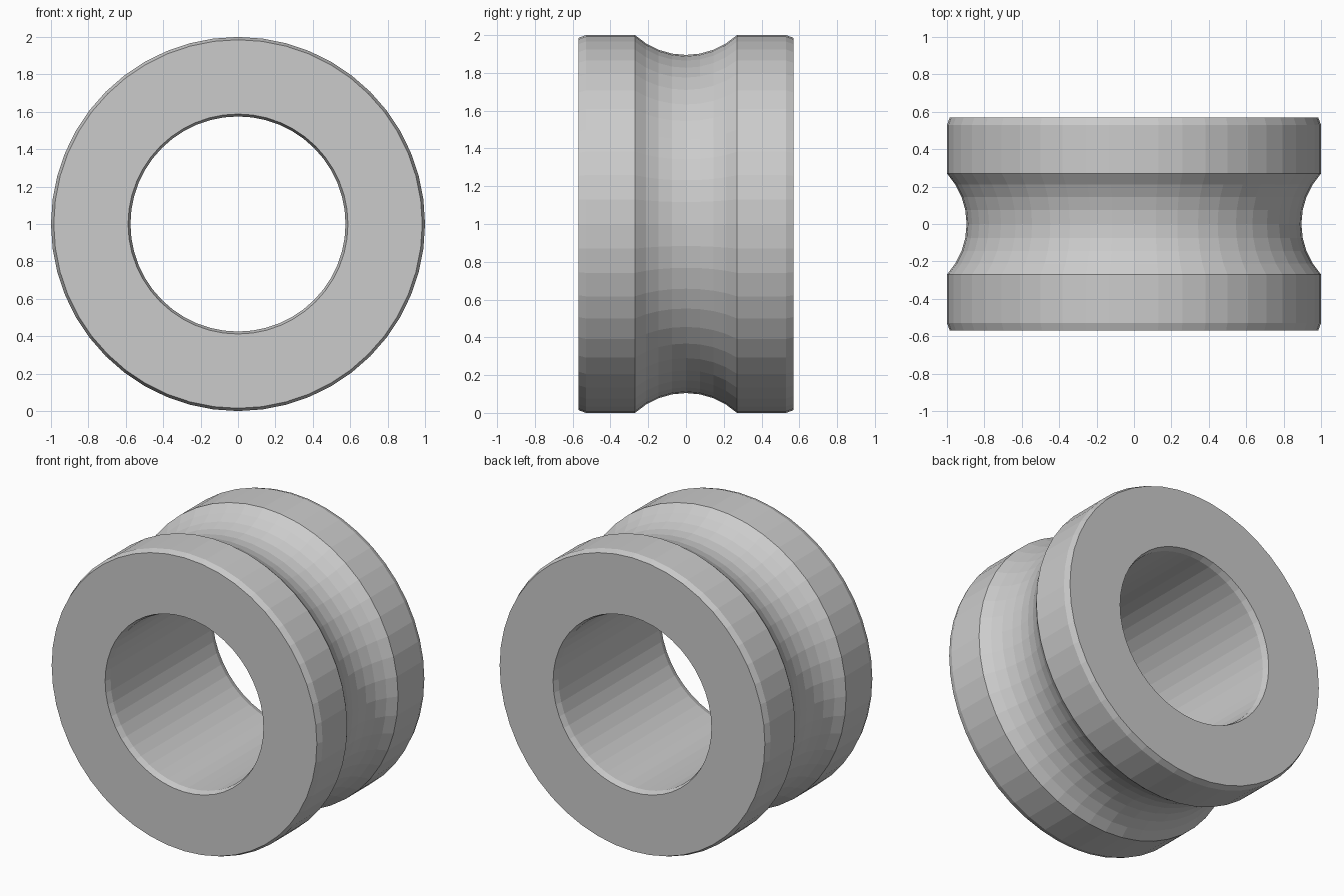
import bpy, bmesh, math

if "Cube" in bpy.data.objects:
    bpy.data.objects.remove(bpy.data.objects["Cube"])

SEG = 48          # sides around the ring
HALF = 0.57       # half width along y
CH = 0.04         # bevel length along y

# Groove arc: half chord and depth give the arc radius
gw, gd = 0.27, 0.105
R = (gw * gw + gd * gd) / (2 * gd)
a_max = math.asin(gw / R)

# Closed cross-section as (radius, y)
profile = [(0.588, -HALF), (0.985, -HALF), (1.0, -HALF + CH)]
for i in range(9):
    a = -a_max + 2 * a_max * i / 8
    profile.append((1 - gd + R - R * math.cos(a), R * math.sin(a)))
profile += [(1.0, HALF - CH), (0.985, HALF), (0.588, HALF),
            (0.575, HALF - CH), (0.575, -HALF + CH)]

# Revolve the section around the y axis
bm = bmesh.new()
rings = []
for s in range(SEG):
    t = 2 * math.pi * s / SEG
    rings.append([bm.verts.new((r * math.cos(t), y, 1 + r * math.sin(t)))
                  for r, y in profile])
n = len(profile)
for s in range(SEG):
    a, b = rings[s], rings[(s + 1) % SEG]
    for i in range(n):
        j = (i + 1) % n
        bm.faces.new((a[i], a[j], b[j], b[i]))
bmesh.ops.recalc_face_normals(bm, faces=bm.faces[:])

mesh = bpy.data.meshes.new("grooved_ring")
bm.to_mesh(mesh)
bm.free()

# Single grey colour
mat = bpy.data.materials.new("light grey")
mat.diffuse_color = (0.6, 0.6, 0.6, 1)
mat.use_nodes = True
mat.node_tree.nodes["Principled BSDF"].inputs["Base Color"].default_value = mat.diffuse_color
mesh.materials.append(mat)
ring = bpy.data.objects.new("grooved_ring", mesh)
bpy.context.collection.objects.link(ring)
